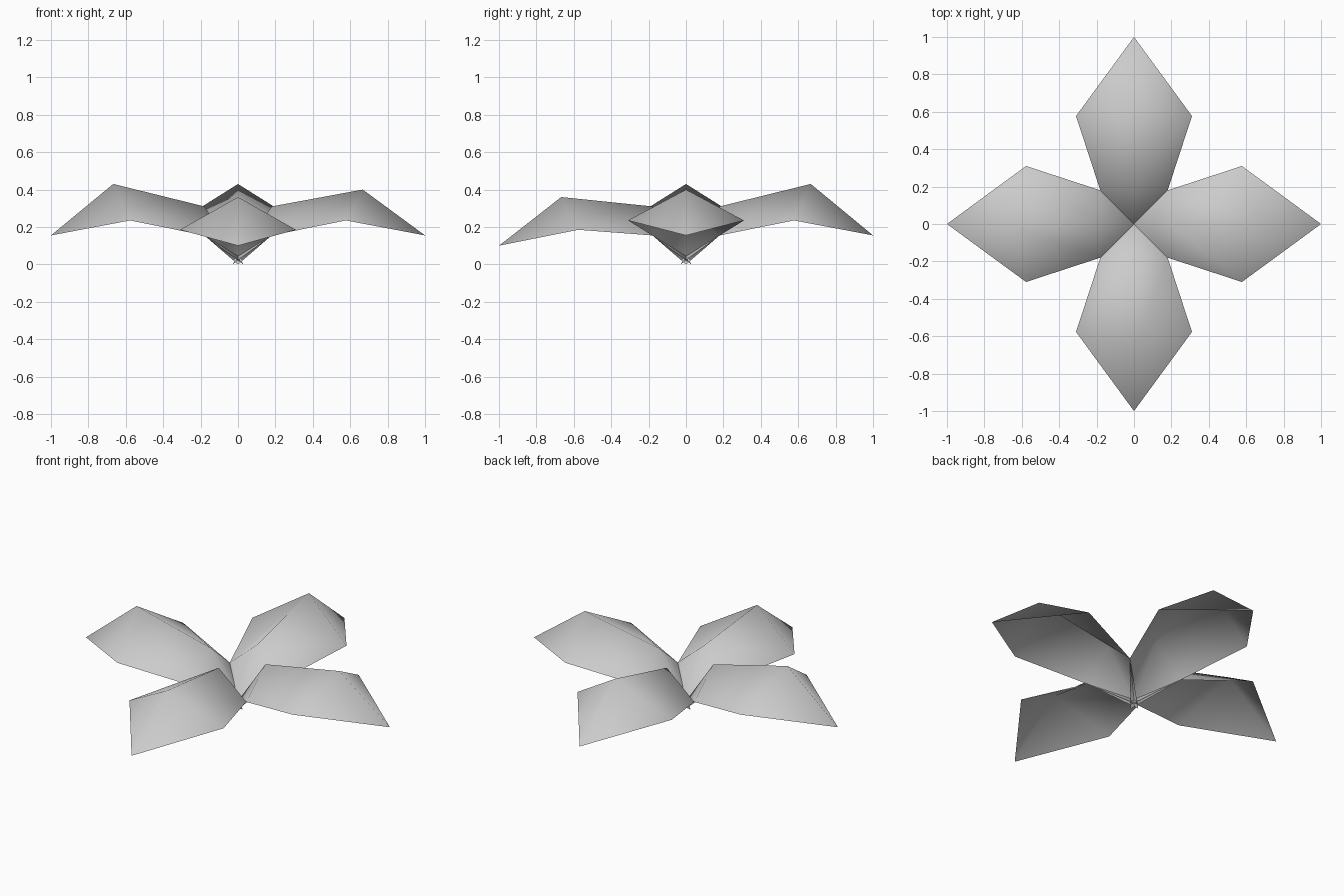
import bpy
import math
from mathutils import Matrix

if "Cube" in bpy.data.objects:
    bpy.data.objects.remove(bpy.data.objects["Cube"])

grey = bpy.data.materials.new("petal_grey")
grey.diffuse_color = (0.6, 0.6, 0.6, 1.0)
grey.use_nodes = True
grey.node_tree.nodes["Principled BSDF"].inputs["Base Color"].default_value = grey.diffuse_color


def petal(name, angle, peak_z, side_z, tip_z):
    """One folded sheet pointing along +x, then turned about z."""
    ridge = [(-0.03, 0, 0), (0.18, 0, 0.31), (0.667, 0, peak_z), (1.0, 0, tip_z)]
    side = [(0.18, 0.18, 0.155), (0.577, 0.31, side_z)]
    verts = ridge + side + [(x, -y, z) for x, y, z in side]
    faces = [(0, 4, 1), (1, 4, 5, 2), (2, 5, 3)]      # left half
    faces = [f[::-1] for f in faces]
    faces += [(0, 6, 1), (1, 6, 7, 2), (2, 7, 3)]     # right half
    mesh = bpy.data.meshes.new(name)
    mesh.from_pydata(verts, [], faces)
    mesh.transform(Matrix.Rotation(math.radians(angle), 4, 'Z'))
    mesh.materials.append(grey)
    mesh.shade_smooth()
    mesh.update()
    obj = bpy.data.objects.new(name, mesh)
    bpy.context.collection.objects.link(obj)


# Four drooping petals meeting at the base
petal("right_petal", 0, 0.40, 0.235, 0.155)
petal("back_petal", 90, 0.43, 0.235, 0.155)
petal("left_petal", 180, 0.43, 0.235, 0.155)
petal("front_petal", 270, 0.36, 0.185, 0.10)
